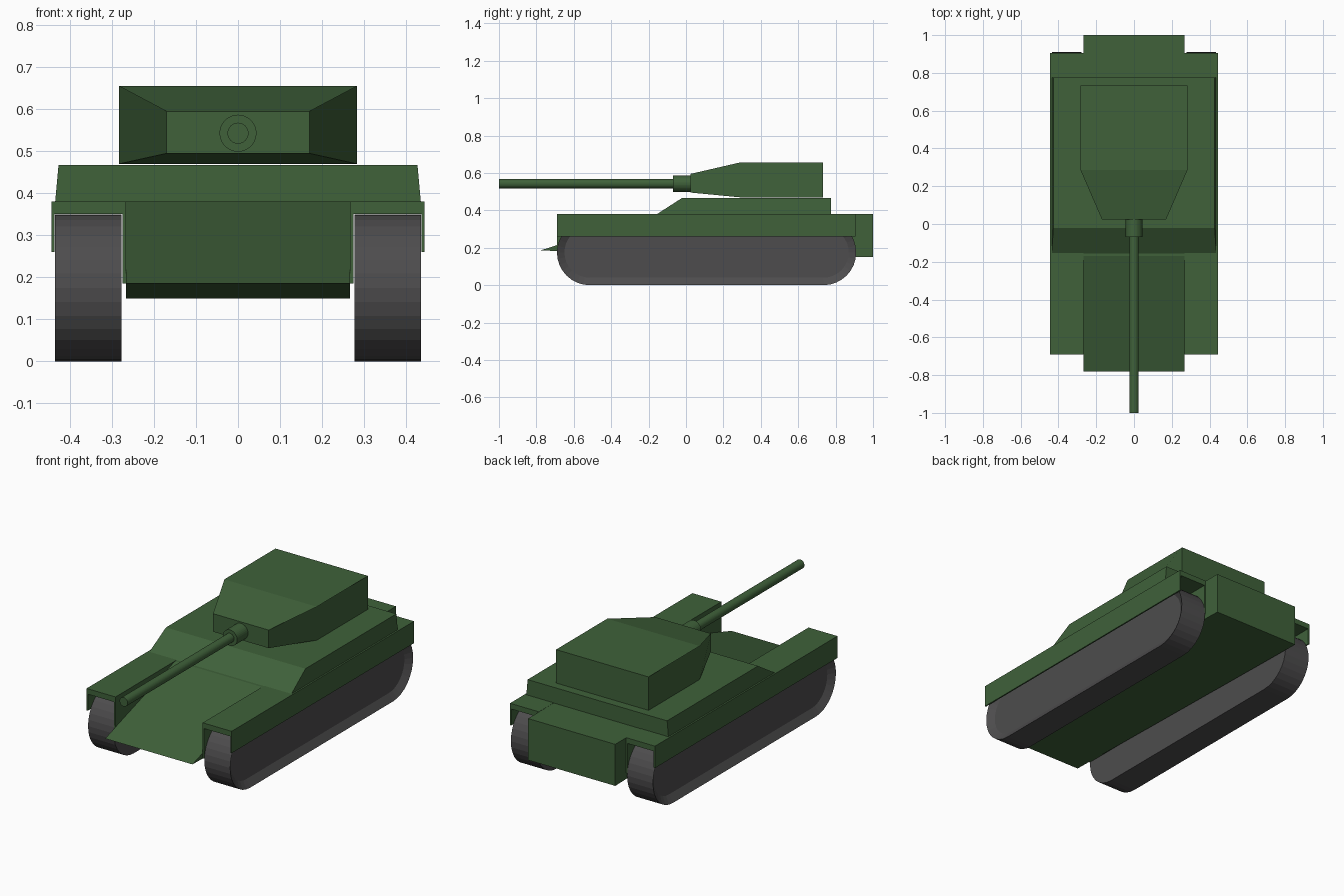
import bpy, bmesh, math
from mathutils import Matrix

if "Cube" in bpy.data.objects:
    bpy.data.objects.remove(bpy.data.objects["Cube"])


def material(name, color):
    m = bpy.data.materials.new(name)
    m.diffuse_color = color
    m.use_nodes = True
    m.node_tree.nodes["Principled BSDF"].inputs["Base Color"].default_value = m.diffuse_color
    return m


GREEN = material("green_paint", (0.05, 0.12, 0.042, 1))
DARK = material("dark_track", (0.075, 0.073, 0.075, 1))


def finish(bm, name, mat):
    bmesh.ops.recalc_face_normals(bm, faces=bm.faces)
    me = bpy.data.meshes.new(name)
    bm.to_mesh(me)
    bm.free()
    me.materials.append(mat)
    ob = bpy.data.objects.new(name, me)
    bpy.context.collection.objects.link(ob)
    return ob


def prism(points, vec):
    """Closed profile of 3D points extruded along vec."""
    bm = bmesh.new()
    face = bm.faces.new([bm.verts.new(p) for p in points])
    ext = bmesh.ops.extrude_face_region(bm, geom=[face], use_keep_orig=True)
    moved = [g for g in ext["geom"] if isinstance(g, bmesh.types.BMVert)]
    bmesh.ops.translate(bm, verts=moved, vec=vec)
    bmesh.ops.recalc_face_normals(bm, faces=bm.faces)
    return bm


def side_prism(name, profile, half_width, shape=None):
    """Side (y, z) profile across the full width; shape gives x per vertex."""
    bm = prism([(-half_width, y, z) for y, z in profile], (2 * half_width, 0, 0))
    if shape:
        for v in bm.verts:
            v.co.x = math.copysign(shape(v.co), v.co.x)
    return finish(bm, name, GREEN)


def cylinder_y(name, radius, y0, y1, z, sides):
    bm = bmesh.new()
    mat = Matrix.Translation((0, (y0 + y1) / 2, z)) @ Matrix.Rotation(math.pi / 2, 4, 'X')
    bmesh.ops.create_cone(bm, cap_ends=True, segments=sides, radius1=radius,
                          radius2=radius, depth=y1 - y0, matrix=mat)
    return finish(bm, name, GREEN)


# Wedge-nosed hull
side_prism("hull", [(-0.78, 0.185), (1.0, 0.15), (1.0, 0.38), (-0.17, 0.38)], 0.267)

# Upper deck, sides leaning in slightly
side_prism("upper_deck", [(-0.155, 0.38), (0.775, 0.38), (0.775, 0.467), (-0.02, 0.467)],
           0.435, lambda co: 0.435 if co.z < 0.4 else 0.427)

# Turret, tapering towards the gun
side_prism("turret", [(0.025, 0.495), (0.285, 0.47), (0.732, 0.47), (0.732, 0.655),
                      (0.285, 0.655), (0.025, 0.595)],
           0.283, lambda co: 0.17 if co.y < 0.1 else 0.283)

# Gun
cylinder_y("gun_collar", 0.044, -0.07, 0.03, 0.543, 32)
cylinder_y("gun_barrel", 0.025, -1.0, -0.06, 0.543, 32)

# Track outline: two half circles joined by straight runs
R, Y0, Y1, ARC = 0.175, -0.515, 0.735, 16
outline = []
for centre, start in ((Y1, -math.pi / 2), (Y0, math.pi / 2)):
    for i in range(ARC + 1):
        a = start + math.pi * i / ARC
        outline.append((centre + R * math.cos(a), R + R * math.sin(a)))

for side, label in ((-1, "left"), (1, "right")):
    # Track with recessed outer face
    bm = prism([(side * 0.277, y, z) for y, z in outline], (side * 0.158, 0, 0))
    outer = [f for f in bm.faces if f.normal.x * side > 0.9]
    bmesh.ops.inset_region(bm, faces=outer, thickness=0.04)
    bmesh.ops.translate(bm, verts=list({v for f in outer for v in f.verts}),
                        vec=(-side * 0.025, 0, 0))
    finish(bm, "track_" + label, DARK)

    # Fender: top plate with outer skirt and inner wall
    section = [(0.267, 0.185), (0.267, 0.381), (0.444, 0.381), (0.444, 0.26),
               (0.436, 0.26), (0.436, 0.351), (0.275, 0.351), (0.275, 0.185)]
    bm = prism([(side * x, -0.69, z) for x, z in section], (0, 1.595, 0))
    finish(bm, "fender_" + label, GREEN)
